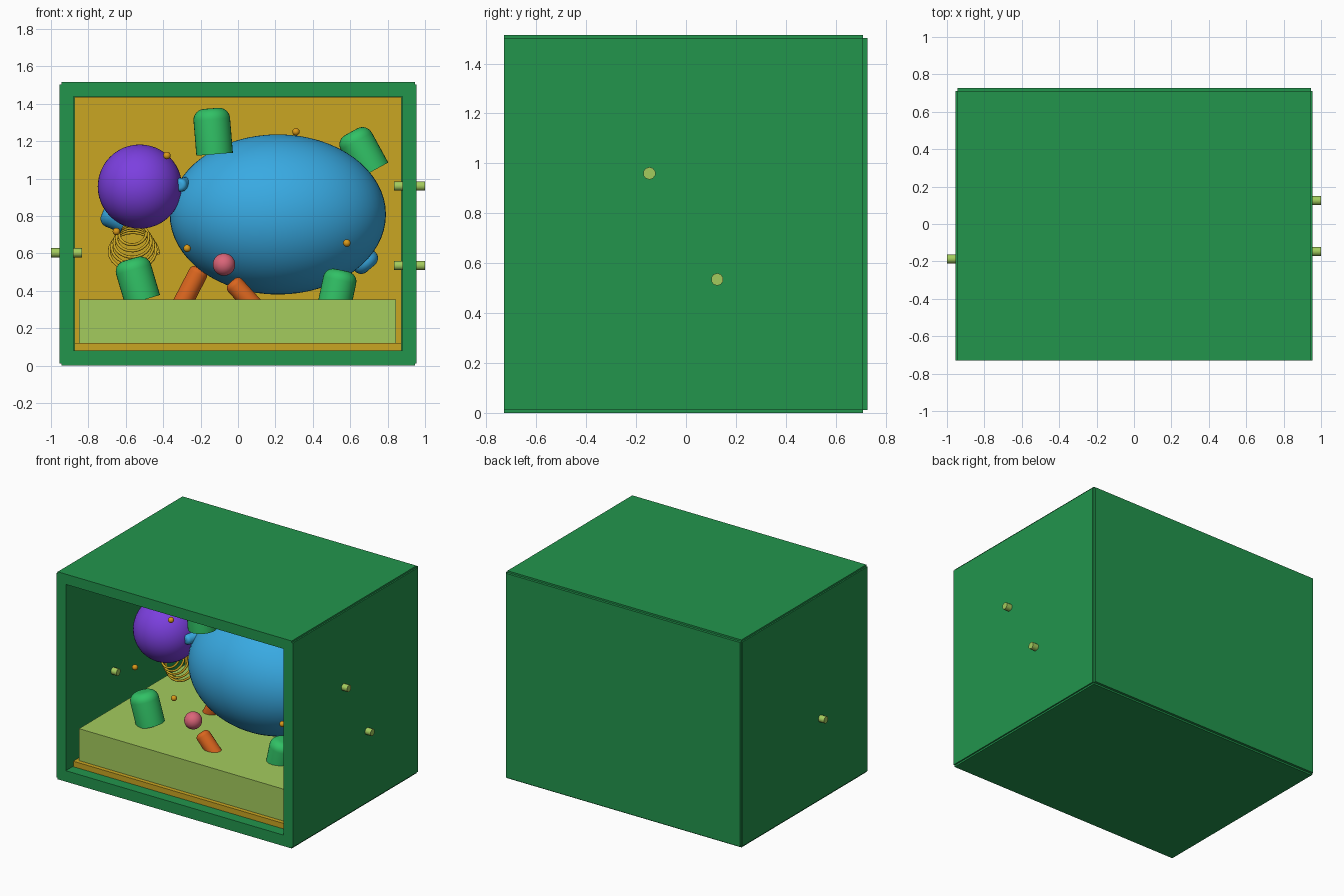
import bpy, bmesh, math
from mathutils import Vector, Matrix

cube = bpy.data.objects.get("Cube")
if cube:
    bpy.data.objects.remove(cube, do_unlink=True)


def material(name, r, g, b):
    m = bpy.data.materials.new(name)
    m.use_nodes = True
    m.diffuse_color = (r, g, b, 1)
    m.node_tree.nodes["Principled BSDF"].inputs["Base Color"].default_value = (r, g, b, 1)
    return m


SHELL = material("deep_green", 0.016, 0.30, 0.073)
GOLD = material("gold", 0.59, 0.38, 0.016)
LIME = material("lime_green", 0.37, 0.60, 0.11)
BLUE = material("sky_blue", 0.04, 0.40, 0.76)
PURPLE = material("purple", 0.20, 0.05, 0.74)
LEAF = material("bright_green", 0.03, 0.53, 0.13)
ORANGE = material("orange", 0.70, 0.13, 0.013)
CORAL = material("coral_pink", 0.70, 0.13, 0.19)
AMBER = material("amber", 0.70, 0.32, 0.01)


def finish(name, bm, mat, smooth=True):
    mesh = bpy.data.meshes.new(name)
    bm.to_mesh(mesh)
    bm.free()
    mesh.materials.append(mat)
    ob = bpy.data.objects.new(name, mesh)
    bpy.context.collection.objects.link(ob)
    if smooth:
        bpy.ops.object.select_all(action="DESELECT")
        ob.select_set(True)
        bpy.context.view_layer.objects.active = ob
        bpy.ops.object.shade_smooth_by_angle(angle=math.radians(40))
    return ob


def box(name, x, y, z, mat):
    """Box from its (low, high) range on each axis."""
    bm = bmesh.new()
    size = Matrix.Diagonal([r[1] - r[0] for r in (x, y, z)] + [1])
    mid = Matrix.Translation([(r[0] + r[1]) / 2 for r in (x, y, z)])
    bmesh.ops.create_cube(bm, size=1, matrix=mid @ size)
    return finish(name, bm, mat, False)


def ball(name, centre, radii, mat, segments=48):
    bm = bmesh.new()
    bmesh.ops.create_uvsphere(bm, u_segments=segments, v_segments=segments // 2, radius=1,
                              matrix=Matrix.Translation(centre) @ Matrix.Diagonal((*radii, 1)))
    return finish(name, bm, mat)


def stub(name, base, tip, radius, mat, dome=0.6, sides=32):
    """Cylinder from base to tip, with its tip rim rounded off."""
    base, tip = Vector(base), Vector(tip)
    length = (tip - base).length
    bm = bmesh.new()
    bmesh.ops.create_cone(bm, cap_ends=True, segments=sides, radius1=radius, radius2=radius,
                          depth=length, matrix=Matrix.Translation((0, 0, length / 2)))
    if dome:
        rim = [e for e in bm.edges if all(v.co.z > length * 0.9 for v in e.verts)]
        bmesh.ops.bevel(bm, geom=rim, offset=radius * dome, segments=6, profile=0.5,
                        affect="EDGES")
    turn = (tip - base).to_track_quat("Z", "Y").to_matrix().to_4x4()
    bmesh.ops.transform(bm, matrix=Matrix.Translation(base) @ turn, verts=bm.verts)
    return finish(name, bm, mat)


# Open-fronted case
depth = (-0.73, 0.71)
box("case_floor", (-0.945, 0.945), depth, (0, 0.08), SHELL)
box("case_roof", (-0.945, 0.945), depth, (1.44, 1.515), SHELL)
box("case_left_wall", (0.88, 0.955), depth, (0.012, 1.503), SHELL)
box("case_right_wall", (-0.955, -0.88), depth, (0.012, 1.503), SHELL)
box("case_back", (-0.945, 0.945), (0.66, 0.728), (0.012, 1.503), SHELL)

# Gold lining and the planted bed
box("back_lining", (-0.875, 0.875), (0.64, 0.67), (0.085, 1.437), GOLD)
box("floor_lining", (-0.875, 0.875), (-0.65, 0.65), (0.075, 0.12), GOLD)
box("bed", (-0.85, 0.845), (-0.62, 0.62), (0.115, 0.353), LIME)

# Dowels through the side walls
for i, (side, y, z) in enumerate([(1, -0.147, 0.96), (1, 0.125, 0.535), (-1, -0.187, 0.603)]):
    stub(f"dowel_{i + 1}", (side * 0.835, y, z), (side, y, z), 0.025, LIME, 0, 10)

# Large round bodies
ball("body", (0.213, 0.05, 0.808), (0.578, 0.43, 0.428), BLUE, 64)
ball("head", (-0.525, -0.07, 0.957), (0.225, 0.225, 0.225), PURPLE)
ball("berry", (-0.075, -0.41, 0.54), (0.06, 0.06, 0.06), CORAL, 32)

# Rounded green stubs
stub("stub_top", (-0.125, -0.23, 1.13), (-0.145, -0.23, 1.375), 0.098, LEAF)
stub("stub_top_left", (0.72, 0.2, 1.04), (0.605, 0.2, 1.25), 0.095, LEAF)
stub("stub_low_right", (-0.51, -0.28, 0.35), (-0.575, -0.28, 0.57), 0.097, LEAF)
stub("stub_low_left", (0.5, -0.26, 0.25), (0.555, -0.26, 0.51), 0.09, LEAF)

# Orange legs set into the bed
stub("leg_right", (-0.34, 0.1, 0.25), (-0.2, 0.1, 0.52), 0.052, ORANGE)
stub("leg_left", (0.12, -0.375, 0.28), (-0.035, -0.375, 0.45), 0.05, ORANGE)

# Small blue knobs
stub("knob_head", (-0.6, 0.05, 0.78), (-0.72, 0.05, 0.83), 0.075, BLUE)
stub("knob_body_front", (-0.26, 0.0, 0.975), (-0.315, -0.16, 0.965), 0.036, BLUE)
stub("knob_body_low", (0.6, 0.15, 0.65), (0.71, 0.15, 0.52), 0.075, BLUE)

# Amber beads
beads = [(0.31, -0.25, 1.25), (-0.38, -0.23, 1.123), (-0.65, -0.26, 0.717),
         (-0.272, -0.35, 0.627), (0.582, -0.32, 0.655)]
for i, place in enumerate(beads):
    ball(f"bead_{i + 1}", place, (0.02, 0.02, 0.02), AMBER, 20)

# Tapered wire spring
curve = bpy.data.curves.new("spring", "CURVE")
curve.dimensions = "3D"
curve.bevel_depth = 0.008
curve.bevel_resolution = 2
turns, steps = 5, 24
count = turns * steps
line = curve.splines.new("POLY")
line.points.add(count)
for i, p in enumerate(line.points):
    t = i / count
    a = i * math.tau / steps
    r = 0.135 - 0.065 * t
    p.co = (r * math.cos(a), r * math.sin(a), 0.2 * t - 0.1, 1)
curve.materials.append(GOLD)
spring = bpy.data.objects.new("spring", curve)
spring.location = (-0.56, 0.1, 0.655)
spring.rotation_euler = (math.radians(55), 0, 0)
bpy.context.collection.objects.link(spring)
